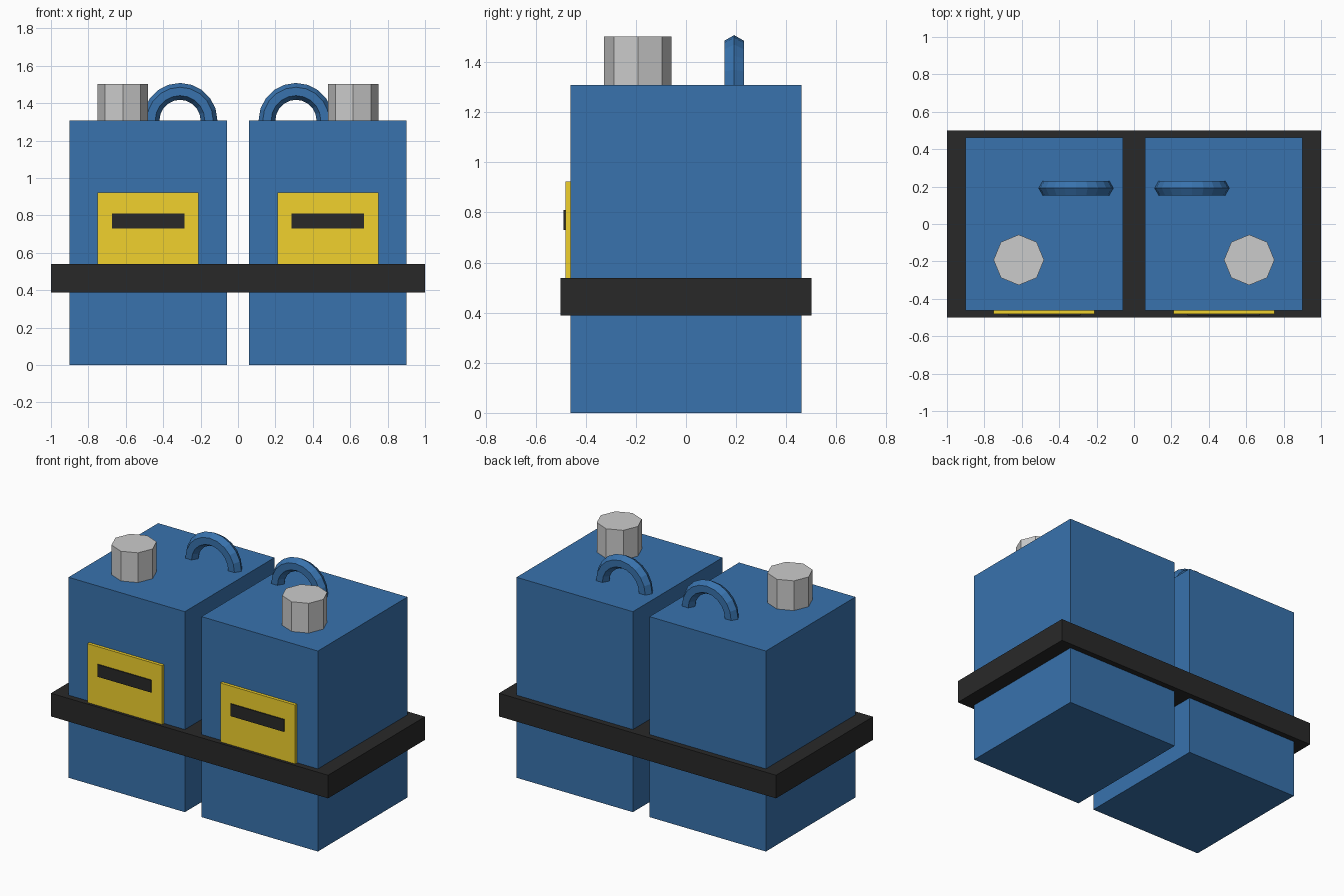
import bpy, bmesh
from math import radians

if "Cube" in bpy.data.objects:
    bpy.data.objects.remove(bpy.data.objects["Cube"])


def material(name, rgb):
    m = bpy.data.materials.new(name)
    m.diffuse_color = (*rgb, 1)
    m.use_nodes = True
    m.node_tree.nodes["Principled BSDF"].inputs["Base Color"].default_value = m.diffuse_color
    return m


BLUE = material("blue", (0.04, 0.17, 0.42))
YELLOW = material("yellow", (0.88, 0.64, 0.027))
BLACK = material("black", (0.022, 0.022, 0.022))


def finish(name, mat=None):
    ob = bpy.context.object
    ob.name = ob.data.name = name
    if mat:
        ob.data.materials.append(mat)
    return ob


def box(name, lo, hi, mat):
    bpy.ops.mesh.primitive_cube_add(size=1, location=[(a + b) / 2 for a, b in zip(lo, hi)])
    ob = finish(name, mat)
    ob.scale = [b - a for a, b in zip(lo, hi)]
    bpy.ops.object.transform_apply(location=False, rotation=False, scale=True)


def mirrored_box(name, side, x0, x1, y0, y1, z0, z1, mat):
    a, b = sorted((side * x0, side * x1))
    box(name, (a, y0, z0), (b, y1, z1), mat)


TOP = 1.308

for side, tag in ((-1, "left"), (1, "right")):
    # Canister body
    mirrored_box(f"{tag}_canister", side, 0.06, 0.90, -0.462, 0.462, 0, TOP, BLUE)

    # Label plate and its dark strip
    mirrored_box(f"{tag}_label", side, 0.21, 0.75, -0.482, -0.45, 0.45, 0.923, YELLOW)
    mirrored_box(f"{tag}_label_strip", side, 0.287, 0.673, -0.489, -0.47, 0.73, 0.81, BLACK)

    # Eight-sided filler cap
    bpy.ops.mesh.primitive_cylinder_add(vertices=8, radius=0.135, depth=0.216,
                                        location=(side * 0.616, -0.192, 1.394))
    finish(f"{tag}_cap")

    # Arched carry handle: upper half of a six-sided torus
    bpy.ops.mesh.primitive_torus_add(major_radius=0.155, minor_radius=0.045,
                                     major_segments=20, minor_segments=6,
                                     location=(side * 0.31, 0.192, TOP),
                                     rotation=(radians(90), 0, 0))
    handle = finish(f"{tag}_handle", BLUE)
    bpy.ops.object.transform_apply(location=False, rotation=True, scale=False)
    bm = bmesh.new()
    bm.from_mesh(handle.data)
    bmesh.ops.bisect_plane(bm, geom=bm.verts[:] + bm.edges[:] + bm.faces[:],
                           plane_co=(0, 0, -0.02), plane_no=(0, 0, 1), clear_inner=True)
    bmesh.ops.holes_fill(bm, edges=[e for e in bm.edges if e.is_boundary])
    bm.to_mesh(handle.data)
    bm.free()

# Band holding both canisters
box("holding_band", (-1, -0.5, 0.388), (1, 0.5, 0.539), BLACK)
